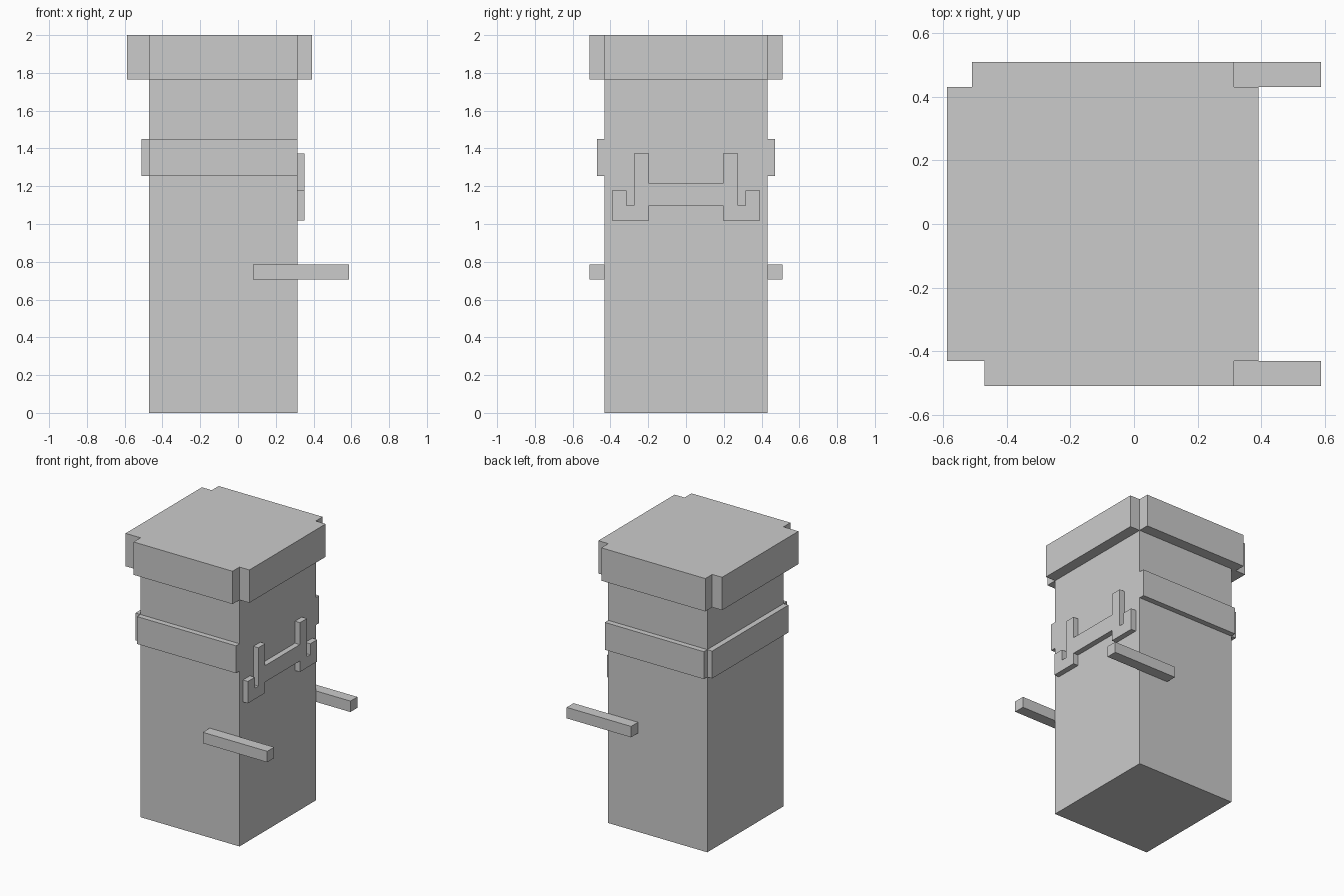
import bpy
import bmesh
from mathutils import Vector

if "Cube" in bpy.data.objects:
    bpy.data.objects.remove(bpy.data.objects["Cube"])

U = 2 / 51  # block grid unit


def prism(name, outline, direction):
    """Extrude a flat outline (grid units) along a direction (grid units)."""
    bm = bmesh.new()
    face = bm.faces.new([bm.verts.new(Vector(p) * U) for p in outline])
    ext = bmesh.ops.extrude_face_region(bm, geom=[face], use_keep_orig=True)
    verts = [g for g in ext["geom"] if isinstance(g, bmesh.types.BMVert)]
    bmesh.ops.translate(bm, verts=verts, vec=Vector(direction) * U)
    bmesh.ops.recalc_face_normals(bm, faces=bm.faces)
    mesh = bpy.data.meshes.new(name)
    bm.to_mesh(mesh)
    bm.free()
    obj = bpy.data.objects.new(name, mesh)
    bpy.context.collection.objects.link(obj)
    return obj


def box(name, x, y, z):
    outline = [(x[0], y[0], z[0]), (x[1], y[0], z[0]),
               (x[1], y[1], z[0]), (x[0], y[1], z[0])]
    return prism(name, outline, (0, 0, z[1] - z[0]))


# Main body
box("body", (-12, 8), (-11, 11), (0, 45))

# Overhanging lid with notched corners
lid_plan = [(-12, -13), (8, -13), (8, -11), (10, -11), (10, 11), (8, 11),
            (8, 13), (-13, 13), (-13, 11), (-15, 11), (-15, -11), (-12, -11)]
prism("lid", [(x, y, 45) for x, y in lid_plan], (0, 0, 6))

# Band around the left side and rear, open on the +x face
box("band_end", (-13, -12), (-11, 11), (32, 37))

# Side bands and arms, one per side
for side, s in (("front", -1), ("back", 1)):
    box("band_" + side, (-12, 8), sorted((11 * s, 12 * s)), (32, 37))
    box("arm_" + side, (2, 15), sorted((11 * s, 13 * s)), (18, 20))

# Raised face ornament, mirrored half profile
half = [(5, 28), (5, 26), (10, 26), (10, 30), (8, 30), (8, 28),
        (7, 28), (7, 35), (5, 35), (5, 31)]
profile = half + [(-y, z) for y, z in reversed(half)]
prism("face_ornament", [(8, y, z) for y, z in profile], (1, 0, 0))
